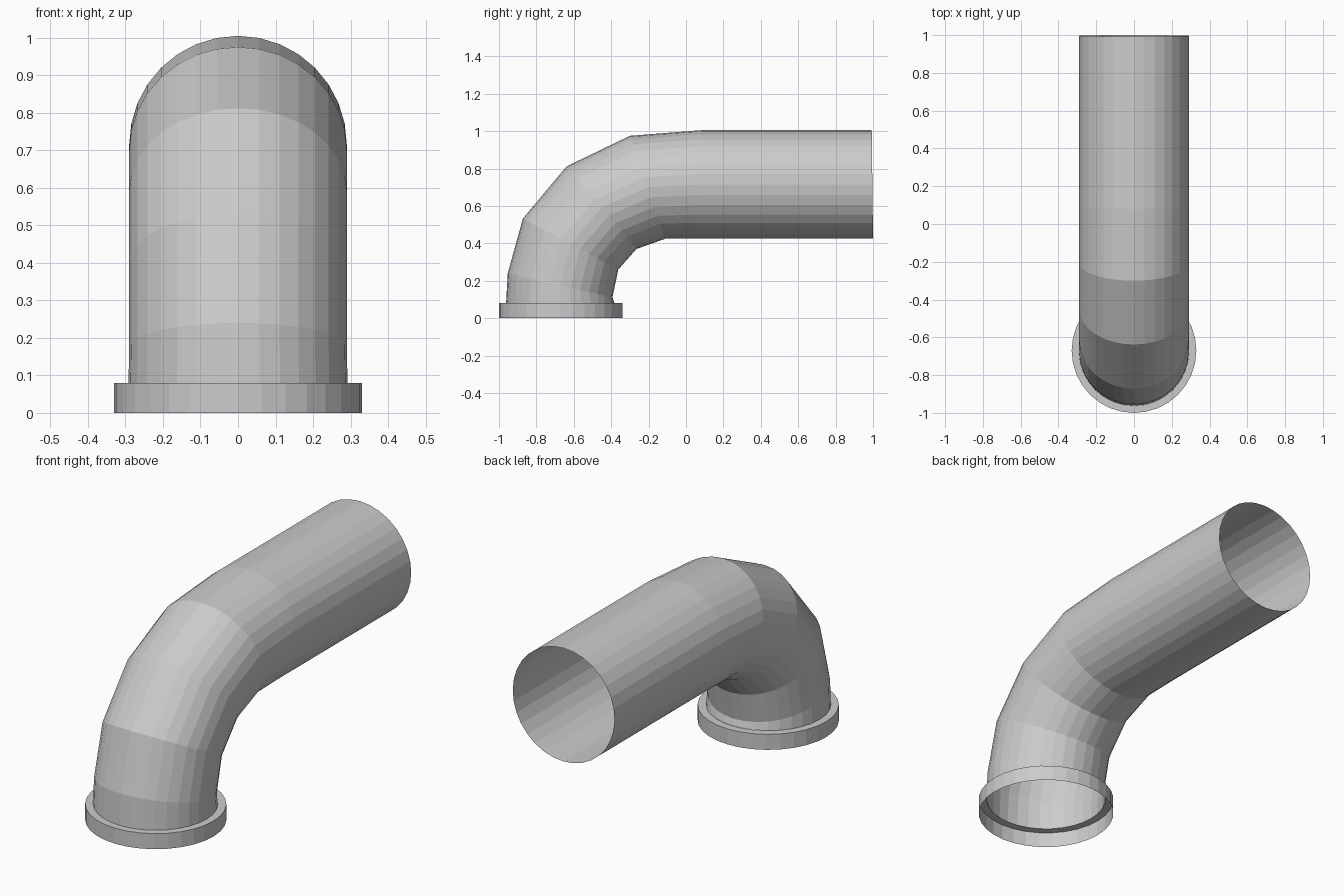
import bpy, bmesh, math
from mathutils import Vector

if "Cube" in bpy.data.objects:
    bpy.data.objects.remove(bpy.data.objects["Cube"])

SIDES = 32


def loft(name, rings, x_radii):
    """Open tube through tilted rings, each given by its outer and inner (y, z) points."""
    bm = bmesh.new()
    loops = []
    for (outer, inner), rx in zip(rings, x_radii):
        o, i = Vector((0, *outer)), Vector((0, *inner))
        centre, half = (o + i) / 2, (o - i) / 2
        loop = []
        for k in range(SIDES):
            a = 2 * math.pi * k / SIDES
            loop.append(bm.verts.new(centre + half * math.cos(a)
                                     + Vector((rx * math.sin(a), 0, 0))))
        loops.append(loop)
    for a, b in zip(loops, loops[1:]):
        for k in range(SIDES):
            n = (k + 1) % SIDES
            bm.faces.new((a[k], a[n], b[n], b[k]))
    bmesh.ops.recalc_face_normals(bm, faces=bm.faces)
    # make sure the outside of the tube faces outwards
    bm.normal_update()
    f = max(bm.faces, key=lambda f: f.calc_center_median().x)
    if f.normal.x < 0:
        bmesh.ops.reverse_faces(bm, faces=bm.faces)
    mesh = bpy.data.meshes.new(name)
    bm.to_mesh(mesh)
    bm.free()
    obj = bpy.data.objects.new(name, mesh)
    bpy.context.collection.objects.link(obj)
    return obj


# bent pipe, open at both ends: (outer side, inner side) of each ring
pipe = [
    ((-0.962, 0.08), (-0.382, 0.08)),
    ((-0.953, 0.24), (-0.393, 0.112)),
    ((-0.872, 0.533), (-0.362, 0.26)),
    ((-0.638, 0.812), (-0.265, 0.37)),
    ((-0.30, 0.975), (-0.11, 0.425)),
    ((0.08, 1.005), (0.06, 0.425)),
    ((0.993, 1.005), (1.0, 0.425)),
]
loft("bent_pipe", pipe, [0.292] + [0.29] * 6)


# hollow base collar: outer wall and top annulus, open below
def flat_ring(r, z):
    return ((-0.67 - r, z), (-0.67 + r, z))


collar = [(0.33, 0.0), (0.33, 0.08), (0.29, 0.08)]
loft("base_collar", [flat_ring(r, z) for r, z in collar], [r for r, z in collar])
